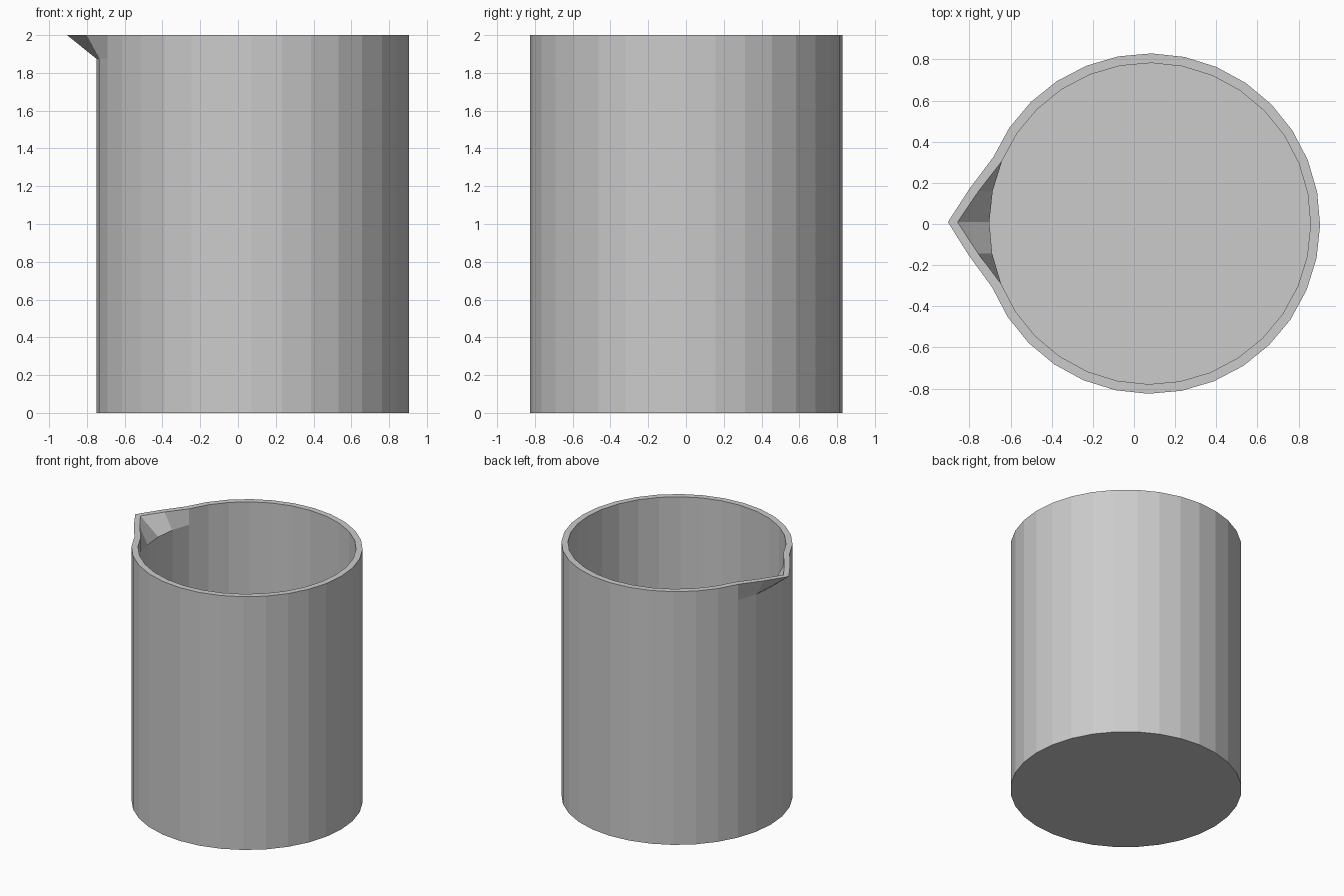
import bpy, bmesh
from math import cos, sin, pi, radians

if "Cube" in bpy.data.objects:
    bpy.data.objects.remove(bpy.data.objects["Cube"])

SIDES, CX, CY = 32, 0.0775, 0.002
R_OUT, R_IN = 0.8275, 0.781
FLOOR, SPOUT_Z, TOP = 0.045, 1.875, 2.0
TURN = radians(-0.5)

bm = bmesh.new()


def ring(r, z, spout=False):
    verts = []
    for i in range(SIDES):
        a = 2 * pi * i / SIDES + TURN
        x, y = CX + r * cos(a), CY + r * sin(a)
        # pull the three rim points on the left outward into a pouring lip
        if spout:
            x -= {0: 0.155, 1: 0.068}.get(abs(i - SIDES // 2), 0)
        verts.append(bm.verts.new((x, y, z)))
    return verts


# outer wall upward, across the rim, then inner wall down to the floor
rings = [ring(R_OUT, 0), ring(R_OUT, SPOUT_Z), ring(R_OUT, TOP, True),
         ring(R_IN, TOP, True), ring(R_IN, SPOUT_Z), ring(R_IN, FLOOR)]
for low, high in zip(rings, rings[1:]):
    for i in range(SIDES):
        j = (i + 1) % SIDES
        bm.faces.new((low[i], low[j], high[j], high[i]))

# underside and inside floor
bm.faces.new(rings[0][::-1])
bm.faces.new(rings[-1])
bmesh.ops.recalc_face_normals(bm, faces=bm.faces)

mesh = bpy.data.meshes.new("beaker")
bm.to_mesh(mesh)
bm.free()
bpy.context.collection.objects.link(bpy.data.objects.new("beaker", mesh))
